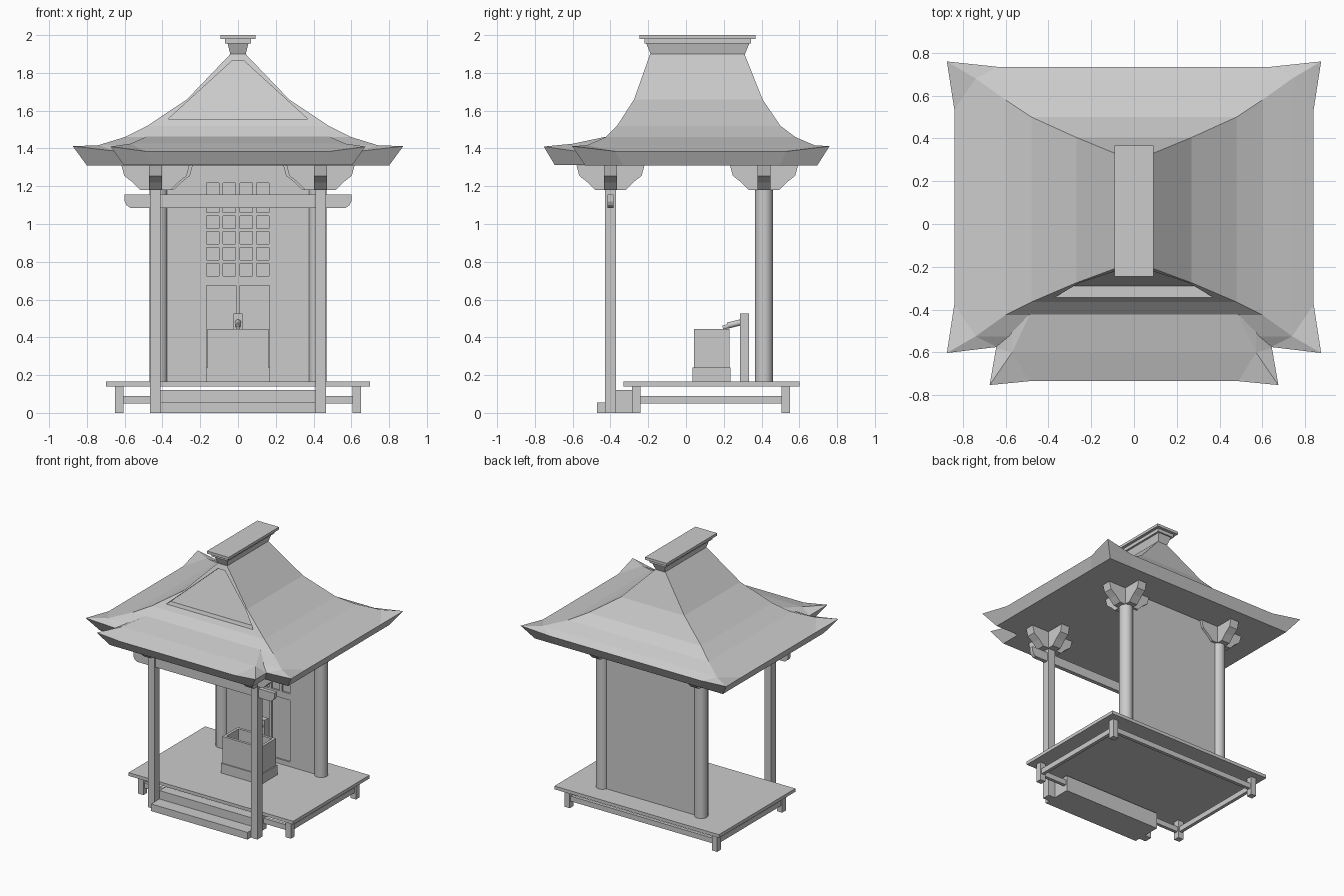
import bpy, bmesh, math
from mathutils import Vector

if "Cube" in bpy.data.objects:
    bpy.data.objects.remove(bpy.data.objects["Cube"])


def mesh_obj(name, verts, faces):
    me = bpy.data.meshes.new(name)
    me.from_pydata([tuple(v) for v in verts], [], faces)
    bm = bmesh.new()
    bm.from_mesh(me)
    bmesh.ops.recalc_face_normals(bm, faces=bm.faces)
    bm.to_mesh(me)
    bm.free()
    ob = bpy.data.objects.new(name, me)
    bpy.context.collection.objects.link(ob)
    return ob


BOX_FACES = [(0, 1, 2, 3), (7, 6, 5, 4), (0, 4, 5, 1), (1, 5, 6, 2), (2, 6, 7, 3), (3, 7, 4, 0)]


def rect(hx, y0, y1, z):
    return [(-hx, y0, z), (hx, y0, z), (hx, y1, z), (-hx, y1, z)]


def box(name, x0, x1, y0, y1, z0, z1):
    v = [(x, y, z) for z in (z0, z1) for x, y in ((x0, y0), (x1, y0), (x1, y1), (x0, y1))]
    return mesh_obj(name, v, BOX_FACES)


def prism(name, pts, depth, place):
    """Extrude a 2D outline by +-depth; place(u, w, v) gives the 3D point."""
    n = len(pts)
    v = [place(u, s * depth, w) for s in (-1, 1) for u, w in pts]
    f = [tuple(range(n)), tuple(range(2 * n - 1, n - 1, -1))]
    f += [(i, (i + 1) % n, n + (i + 1) % n, n + i) for i in range(n)]
    return mesh_obj(name, v, f)


def tube(name, a, b, r, sides):
    a, b = Vector(a), Vector(b)
    bpy.ops.mesh.primitive_cylinder_add(vertices=sides, radius=r, depth=(b - a).length, location=(a + b) / 2)
    ob = bpy.context.object
    ob.name = name
    ob.rotation_euler = (b - a).to_track_quat('Z', 'Y').to_euler()
    bpy.ops.object.shade_smooth_by_angle(angle=math.radians(35))
    return ob


def cut(ob, cutter):
    m = ob.modifiers.new("cut", 'BOOLEAN')
    m.operation, m.object, m.solver = 'DIFFERENCE', cutter, 'EXACT'
    cutter.hide_render = True
    cutter.hide_set(True)


def roof(name, rings, eave, corner, inset, z_eave, z_tip, z_base):
    """Stacked rectangles (hx, y0, y1, z) ending in an eave with upturned corners."""
    v = [p for r in rings for p in rect(*r)]
    f = [(0, 1, 2, 3)]
    for k in range(len(rings) - 1):
        f += [(4 * k + i, 4 * k + (i + 1) % 4, 4 * k + 4 + (i + 1) % 4, 4 * k + 4 + i) for i in range(4)]
    hip, e = 4 * (len(rings) - 1), len(v)

    def loop(main, tips, z, zt):
        m, out = [Vector(p) for p in rect(*main, z)], []
        for i, t in enumerate(rect(*tips, zt)):
            before = (m[i - 1] - m[i]).normalized() * inset
            after = (m[(i + 1) % 4] - m[i]).normalized() * inset
            out += [m[i] + before, t, m[i] + after]
        return out
    base = (eave[0] - .04, eave[1] + .04, eave[2] - .04)
    v += loop(eave, corner, z_eave, z_tip) + loop(base, base, z_base, z_base)
    for i in range(4):
        a, j = e + 3 * i, (i + 1) % 4
        f += [(hip + i, a, a + 1), (hip + i, a + 1, a + 2), (hip + i, a + 2, e + 3 * j, hip + j)]
    f += [(e + i, e + (i + 1) % 12, e + 12 + (i + 1) % 12, e + 12 + i) for i in range(12)]
    f.append(tuple(range(e + 12, e + 24)))
    return mesh_obj(name, v, f)


# Deck with legs and rails
box("deck", -.7, .7, -.33, .6, .14, .165)
for s in (-1, 1):
    xs = sorted((s * .605, s * .65))
    for y in (-.285, .505):
        box("deck_leg", *xs, y, y + .045, 0, .14)
    box("deck_side_rail", *sorted((s * .615, s * .64)), -.24, .505, .05, .09)
for y in (-.275, .515):
    box("deck_cross_rail", -.605, .605, y, y + .025, .05, .09)

# Front steps
box("lower_step", -.41, .41, -.47, -.37, 0, .055)
box("upper_step", -.41, .41, -.37, -.24, 0, .12)

# Posts, columns and their crossed brackets
arm = [(.08, 1.18), (.12, 1.22), (.165, 1.255), (.18, 1.31)]
arm = arm + [(-u, w) for u, w in reversed(arm)]
for s in (-1, 1):
    box("front_post", *sorted((s * .41, s * .466)), -.43, -.37, 0, 1.18)
    tube("rear_column", (s * .42, .413, .165), (s * .42, .413, 1.18), .048, 20)
    for y in (-.4, .413):
        cx = s * .437 if y < 0 else s * .42
        prism("bracket_across", arm, .035, lambda u, d, w: (cx + u, y + d, w))
        prism("bracket_along", arm, .035, lambda u, d, w: (cx + d, y + u, w))

# Tie beam with rounded lower ends
end = [(.57, 1.085), (.59, 1.1), (.6, 1.12), (.6, 1.155)]
prism("tie_beam", end + [(-u, w) for u, w in reversed(end)], .015, lambda u, d, w: (u, -.4 + d, w))

# Back wall with recessed lattice door
wall = box("back_wall", -.39, .39, .395, .43, .165, 1.31)
cells = [(x, x + .066, z, z + .066) for x in (-.166, -.08, .01, .098)
         for z in (.725, .81, .893, .977, 1.062, 1.15)]
cells += [(-.166, -.01, .2, .675), (.01, .166, .2, .675)]
cv, cf = [], []
for x0, x1, z0, z1 in cells:
    n = len(cv)
    cv += [(x, y, z) for z in (z0, z1) for x, y in ((x0, .37), (x1, .37), (x1, .407), (x0, .407))]
    cf += [tuple(n + i for i in q) for q in BOX_FACES]
cut(wall, mesh_obj("door_cutter", cv, cf))

# Water basin: hollow box on a plinth
basin = box("basin", -.162, .162, .042, .23, .165, .445)
cut(basin, box("basin_cutter", -.142, .142, .062, .21, .27, .6))
for n, b in {"front": (-.17, .17, .035, .045), "back": (-.17, .17, .225, .236),
             "left": (-.17, -.16, .035, .236), "right": (.16, .17, .035, .236)}.items():
    box("basin_plinth_" + n, *b, .165, .24)

# Water spout
box("spout_post", -.025, .025, .285, .333, .165, .525)
tube("spout", (0, .3, .482), (0, .22, .462), .016, 12)
tube("spout_tip", (0, .235, .464), (0, .195, .45), .011, 12)

# Main roof with a sunken gable panel
main = roof("main_roof", [(.04, -.19, .31, 1.9), (.27, -.275, .405, 1.66), (.48, -.365, .5, 1.52),
                          (.6, -.425, .58, 1.46), (.74, -.525, .68, 1.417)],
            (.84, -.575, .735), (.875, -.603, .76), .2, 1.385, 1.412, 1.31)
tri = [(-.37, 1.555), (.37, 1.555), (.03, 1.865), (-.03, 1.865)]
cut(main, mesh_obj("gable_cutter",
                   [(x, -.6, z) for x, z in tri]
                   + [(x, -.29 if z < 1.6 else -.175, z) for x, z in tri], BOX_FACES))

# Porch roof
roof("porch_roof", [(.48, -.41, -.2, 1.465), (.57, -.6, -.12, 1.425)],
     (.645, -.735, 0), (.675, -.753, 0), .155, 1.385, 1.41, 1.312)

# Ridge: flared neck and two caps
mesh_obj("ridge_neck", rect(.04, -.185, .31, 1.895) + rect(.055, -.21, .335, 1.955), BOX_FACES)
box("ridge_lower_cap", -.07, .07, -.22, .345, 1.955, 1.98)
box("ridge_top_cap", -.092, .092, -.245, .367, 1.98, 2.0)
